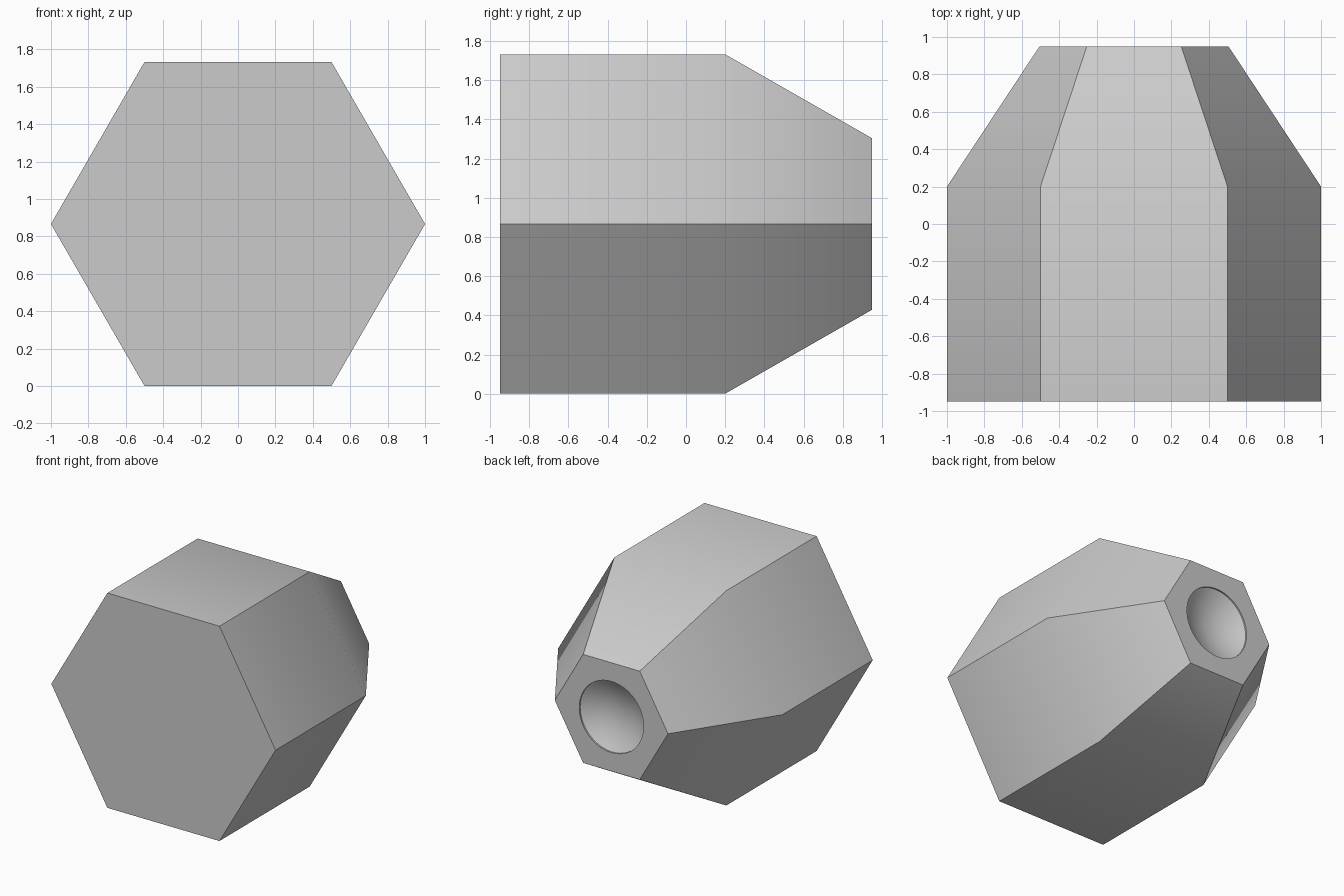
import bpy, bmesh, math
from mathutils import Vector

cube = bpy.data.objects.get("Cube")
if cube:
    bpy.data.objects.remove(cube, do_unlink=True)

MID_Z = math.sqrt(3) / 2
SHOULDER_Y, END_Y = 0.2, 0.95
HOLE_R, STEP, DEPTH = 0.287, 0.012, 0.09
SIDES, ROUND = 6, 48

grey = bpy.data.materials.new("plain_grey")
grey.use_nodes = True
colour = (0.6, 0.6, 0.6, 1)
grey.diffuse_color = colour
grey.node_tree.nodes["Principled BSDF"].inputs["Base Color"].default_value = colour

bm = bmesh.new()


def ring(radius, y, count):
    """Closed loop of edges around the y axis."""
    verts = []
    for i in range(count):
        a = math.tau * i / count
        verts.append(bm.verts.new((radius * math.cos(a), y, MID_Z + radius * math.sin(a))))
    edges = [bm.edges.new((verts[i], verts[(i + 1) % count])) for i in range(count)]
    return verts, edges


def bridge(a, b):
    bmesh.ops.bridge_loops(bm, edges=a[1] + b[1])


# Six-sided body with a tapered back
front = ring(1, -END_Y, SIDES)
shoulder = ring(1, SHOULDER_Y, SIDES)
back = ring(0.505, END_Y, SIDES)
bm.faces.new(front[0])
bridge(front, shoulder)
bridge(shoulder, back)

# Flat back face around the round opening
rim = ring(HOLE_R, END_Y, ROUND)
bmesh.ops.triangle_fill(bm, edges=back[1] + rim[1], use_beauty=True, normal=Vector((0, 1, 0)))
flat = [f for f in bm.faces if all(abs(v.co.y - END_Y) < 1e-5 for v in f.verts)]
inside = [f for f in flat if all(v in rim[0] for v in f.verts)]
bmesh.ops.delete(bm, geom=inside, context='FACES_ONLY')

# Shallow concave dish with a small stepped edge
previous = rim
for k in range(8):
    t = 1 - k / 8
    loop = ring(HOLE_R * t, END_Y - STEP - DEPTH * (1 - t * t), ROUND)
    bridge(previous, loop)
    previous = loop
bm.faces.new(previous[0])

bmesh.ops.recalc_face_normals(bm, faces=bm.faces[:])
mesh = bpy.data.meshes.new("tapered_hexagon_body")
bm.to_mesh(mesh)
bm.free()
mesh.materials.append(grey)
body = bpy.data.objects.new("tapered_hexagon_body", mesh)
bpy.context.collection.objects.link(body)

# Smooth along the sides, sharp between them
bpy.context.view_layer.objects.active = body
body.select_set(True)
bpy.ops.object.shade_smooth_by_angle(angle=math.radians(40))
